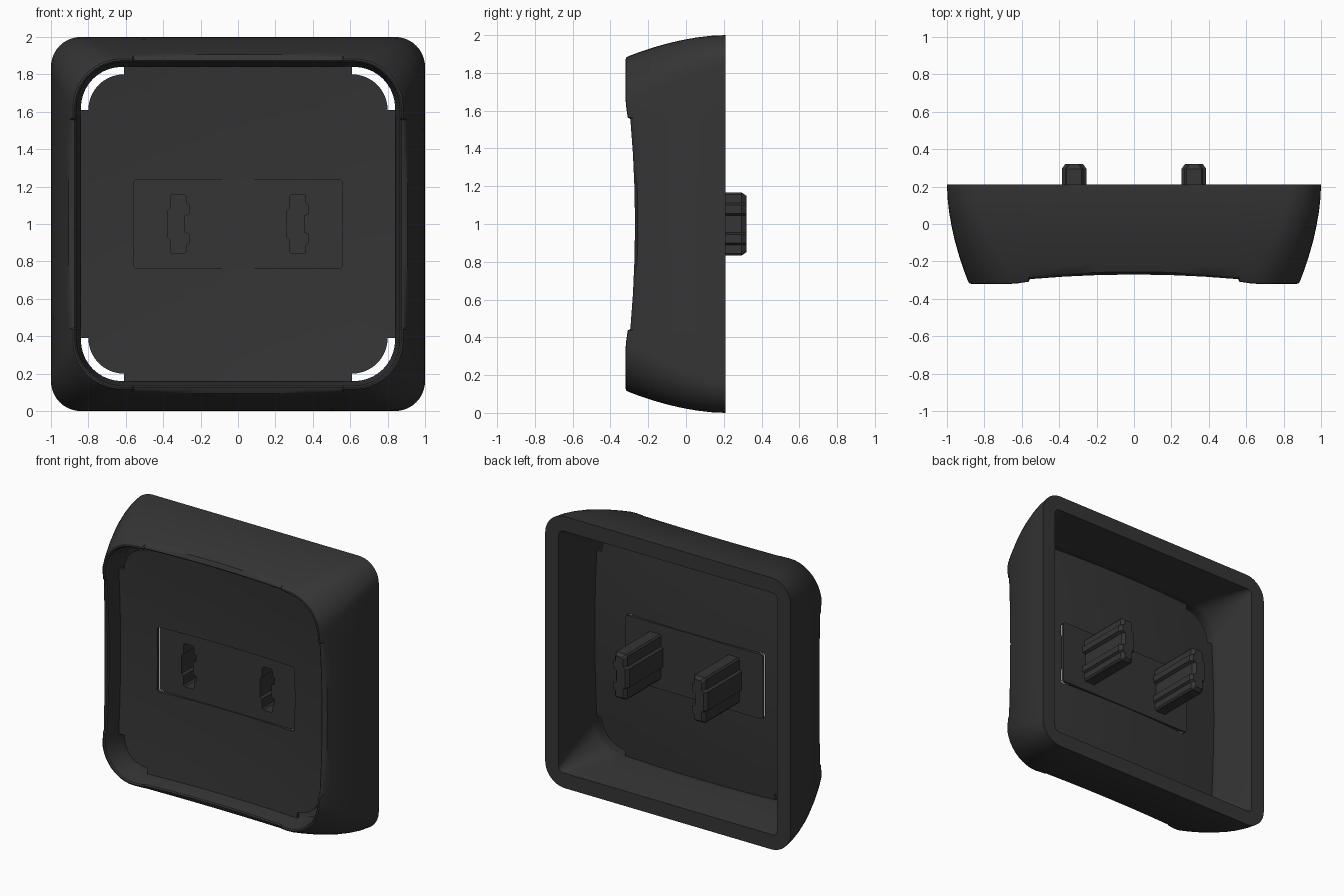
import bpy, bmesh, math

if "Cube" in bpy.data.objects:
    bpy.data.objects.remove(bpy.data.objects["Cube"], do_unlink=True)

BACK, MID = 0.21, 1.0

charcoal = bpy.data.materials.new("charcoal")
charcoal.use_nodes = True
color = (0.035, 0.035, 0.035, 1)
charcoal.diffuse_color = color
charcoal.node_tree.nodes["Principled BSDF"].inputs["Base Color"].default_value = color


def loft(name, rings, closed=False, angle=30):
    """Bridge equal-length rings of points; close the loop or cap both ends."""
    bm = bmesh.new()
    rows = [[bm.verts.new(p) for p in ring] for ring in rings]
    pairs = list(zip(rows, rows[1:])) + ([(rows[-1], rows[0])] if closed else [])
    for a, b in pairs:
        for i in range(len(a)):
            j = (i + 1) % len(a)
            bm.faces.new((a[i], a[j], b[j], b[i]))
    if not closed:
        bm.faces.new(rows[0])
        bm.faces.new(rows[-1])
    bmesh.ops.recalc_face_normals(bm, faces=bm.faces[:])
    mesh = bpy.data.meshes.new(name)
    bm.to_mesh(mesh)
    bm.free()
    mesh.materials.append(charcoal)
    obj = bpy.data.objects.new(name, mesh)
    bpy.context.collection.objects.link(obj)
    smooth(obj, angle)
    return obj


def smooth(obj, angle):
    bpy.ops.object.select_all(action='DESELECT')
    obj.select_set(True)
    bpy.context.view_layer.objects.active = obj
    bpy.ops.object.shade_smooth_by_angle(angle=math.radians(angle))


def cut(obj, cutter):
    """Subtract the cutter and discard it."""
    mod = obj.modifiers.new("cut", 'BOOLEAN')
    mod.operation, mod.solver, mod.object = 'DIFFERENCE', 'EXACT', cutter
    bpy.context.view_layer.objects.active = obj
    bpy.ops.object.modifier_apply(modifier=mod.name)
    bpy.data.objects.remove(cutter, do_unlink=True)


def four_sides(side):
    """Repeat a list of (x, z) points by quarter turns."""
    pts = []
    for _ in range(4):
        pts += side
        side = [(-z, x) for x, z in side]
    return pts


def corner(half, r, n=10):
    c = half - r
    return [(c + r * math.cos(a), c + r * math.sin(a))
            for a in (math.pi / 2 * i / n for i in range(n + 1))]


# Bezel: rounded-square sections swept from the back to a dished front lip
STEP = 0.56
ALONG = [-STEP - .004, -STEP + .004, -.37, -.19, 0, .19, .37, STEP - .004, STEP + .004]


def outer_half(y):
    return 1 - 0.11 * (max(BACK - y, 0) / 0.51) ** 1.8


def bezel_ring(depth, half=None, r=None):
    """Section at a share of the depth; without a size it follows the outer curve."""
    nominal = half or outer_half(BACK - depth * 0.52)
    r = r or 0.16 + 0.1 * depth
    pts = []
    for x, z in four_sides([(nominal, t) for t in ALONG] + corner(nominal, r)):
        t = min(abs(x), abs(z))
        front = -0.27 - 0.08 * min(t, STEP) ** 2
        if t > STEP and depth > 0.9:
            front = -0.308 - 0.012 * min(1, (t - STEP) / 0.08)
        elif t > STEP:
            front -= 0.25 * min(t - STEP, 0.08)
        y = BACK + depth * (front - BACK)
        k = 1 if half else outer_half(y) / nominal
        pts.append((x * k, y, MID + z * k))
    return pts


sections = [(0,), (.15,), (.3,), (.45,), (.6,), (.75,), (.88,), (.97,),
            (.995, .883, .26), (1, .874, .255), (.985, .866, .25),
            (.72, .84, .22), (.64, .84, .22), (0, .89, .04)]
loft("bezel", [bezel_ring(*s) for s in sections], closed=True, angle=35)

# Dished front panel with side tabs and open corners
PANEL = -0.12
outline = four_sides([(.842, t) for t in (-.61, -.4, -.2, 0, .2, .4, .61)] + corner(.80, .19))


def panel_ring(scale, offset):
    return [(x * scale, PANEL - 0.06 * (x * x + z * z) * scale ** 2 + offset, MID + z * scale)
            for x, z in outline]


scales = (.1, .25, .4, .55, .7, .85, 1)
panel = loft("front_panel", [panel_ring(s, 0) for s in scales]
             + [panel_ring(s, .022) for s in reversed(scales)])


# Flat mounting plate set into the panel
def plate_ring(y):
    w, h, r = .56, .237, .02
    quarter = corner(r, r, 3)
    pts = []
    for sx, sz in ((1, 1), (-1, 1), (-1, -1), (1, -1)):
        arc = [(sx * (w - r + x), y, MID + sz * (h - r + z)) for x, z in quarter]
        pts += arc if sx * sz > 0 else arc[::-1]
    return pts


cut(panel, loft("panel_cutter", [plate_ring(-.4), plate_ring(.1)]))
smooth(panel, 30)
plate = loft("mounting_plate", [plate_ring(PANEL + .004), plate_ring(PANEL + .026)])


# Hollow prongs, open at the front, keyed on one side and ribbed on the other
def prong_ring(cx, y, inset=0):
    notched = [(.04, .167), (.05, .155), (.05, .11), (.066, .1), (.066, .055), (.042, .045)]
    ribbed = [(-.04, .167), (-.05, .155), (-.05, .08), (-.066, .068)]
    loop = notched + [(x, -z) for x, z in reversed(notched)]
    loop += [(x, -z) for x, z in ribbed] + ribbed[::-1]
    return [(cx + x - math.copysign(inset, x), y, MID + z - math.copysign(inset, z) * (abs(z) > .12))
            for x, z in loop]


for side, cx in (("left", .32), ("right", -.32)):
    cut(plate, loft("slot_cutter", [prong_ring(cx, -.4, .008), prong_ring(cx, .1, .008)]))
    loft(side + "_prong", [prong_ring(cx, .29, .008), prong_ring(cx, PANEL + .004, .008),
                           prong_ring(cx, PANEL + .004), prong_ring(cx, .295),
                           prong_ring(cx, .32, .018)],
         angle=20)
smooth(plate, 20)
